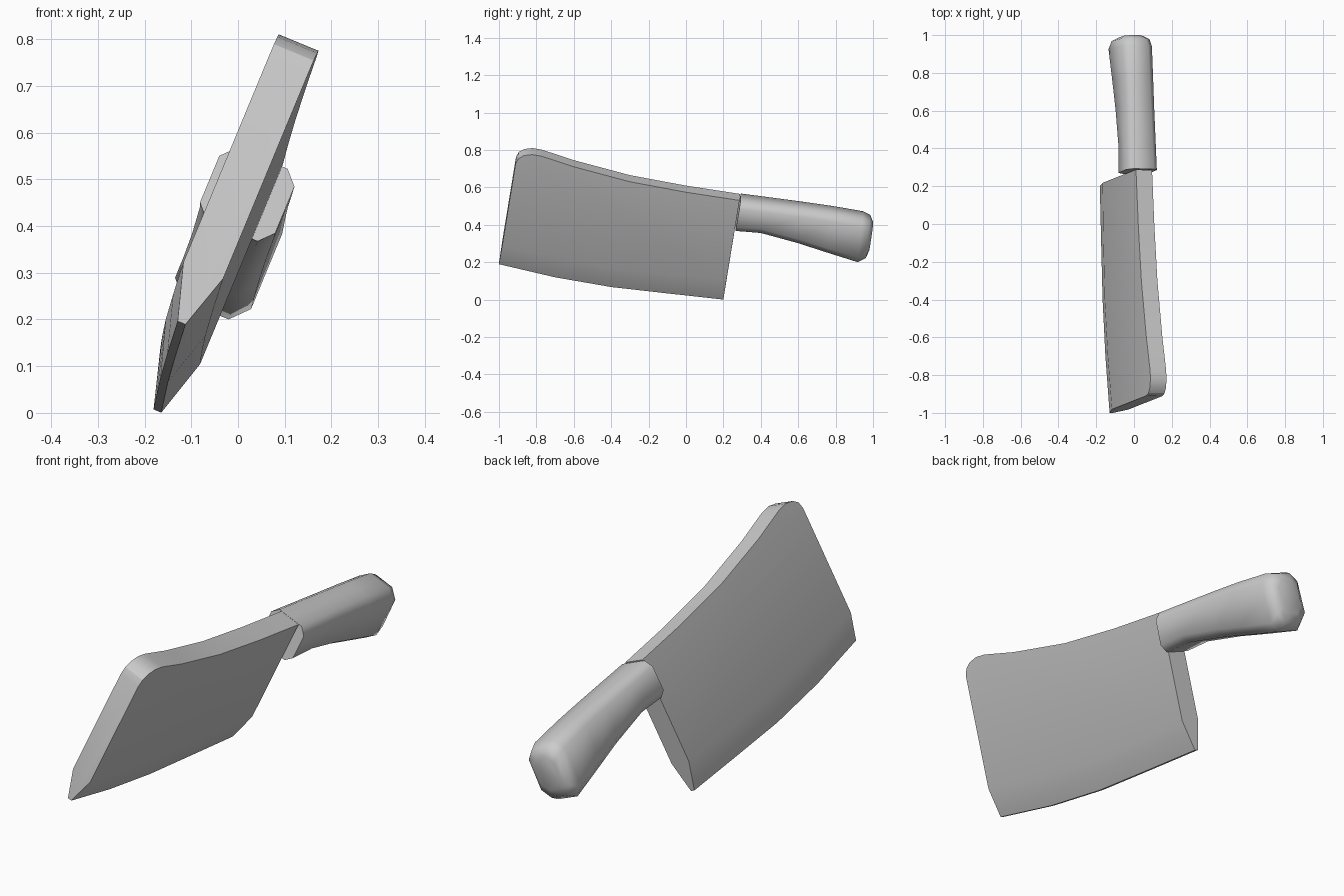
import bpy, bmesh
from mathutils import Vector

if "Cube" in bpy.data.objects:
    bpy.data.objects.remove(bpy.data.objects["Cube"])

# The cleaver leans in x: points are given as (y, z) on its mid plane plus a
# thickness offset along the plane normal.
N = Vector((0.924, -0.02, -0.38)).normalized()


def place(y, z, t):
    x = (0.38 * z - 0.165 + 0.02 * y) / 0.924
    return Vector((x, y, z)) + N * t


def finish(bm, name, angle):
    bmesh.ops.recalc_face_normals(bm, faces=bm.faces)
    mesh = bpy.data.meshes.new(name)
    bm.to_mesh(mesh)
    bm.free()
    obj = bpy.data.objects.new(name, mesh)
    bpy.context.collection.objects.link(obj)
    bpy.ops.object.select_all(action='DESELECT')
    obj.select_set(True)
    bpy.context.view_layer.objects.active = obj
    bpy.ops.object.shade_smooth_by_angle(angle=angle)
    return obj


# Blade: thick plate with curved spine and ground cutting edge
SPINE = [(0.287, 0.548), (0.0, 0.592), (-0.3, 0.648), (-0.6, 0.728),
         (-0.77, 0.784), (-0.82, 0.793), (-0.865, 0.788), (-0.895, 0.772),
         (-0.91, 0.745)]
GRIND = [(-0.982, 0.305), (-0.7, 0.237), (-0.4, 0.182), (-0.1, 0.149), (0.217, 0.122)]
EDGE = [(-1.0, 0.193), (-0.7, 0.123), (-0.4, 0.071), (-0.1, 0.037), (0.2, 0.004)]

bm = bmesh.new()
sides = []
for s in (-1, 1):
    spine = [bm.verts.new(place(y, z, s * 0.046)) for y, z in SPINE]
    grind = [bm.verts.new(place(y, z, s * 0.046)) for y, z in GRIND]
    edge = [bm.verts.new(place(y, z, s * 0.009)) for y, z in EDGE]
    bm.faces.new(spine + grind)
    for i in range(len(GRIND) - 1):
        bm.faces.new((grind[i], grind[i + 1], edge[i + 1], edge[i]))
    sides.append((spine, grind, edge))
(sa, ga, ea), (sb, gb, eb) = sides
for a, b in ((sa, sb), (ea, eb)):
    for i in range(len(a) - 1):
        bm.faces.new((a[i], a[i + 1], b[i + 1], b[i]))
bm.faces.new((sa[-1], ga[0], ea[0], eb[0], gb[0], sb[-1]))
bm.faces.new((sa[0], ga[-1], ea[-1], eb[-1], gb[-1], sb[0]))
finish(bm, "blade", 0.45)

# Handle: chamfered sections lofted along the grip
# top (y, z), bottom (y, z), half width, chamfer
STATIONS = [
    (0.292, 0.545, 0.265, 0.390, 0.087, 0.028),
    (0.43, 0.528, 0.40, 0.378, 0.086, 0.030),
    (0.63, 0.503, 0.60, 0.322, 0.084, 0.032),
    (0.78, 0.482, 0.75, 0.273, 0.085, 0.034),
    (0.945, 0.453, 0.92, 0.220, 0.088, 0.036),
    (0.984, 0.437, 0.963, 0.240, 0.080, 0.036),
    (1.0, 0.405, 0.98, 0.272, 0.055, 0.030),
]
bm = bmesh.new()
rings = []
for yt, zt, yb, zb, w, c in STATIONS:
    top, bot = Vector((yt, zt)), Vector((yb, zb))
    k = c / (top - bot).length
    section = [(w, k), (w, 1 - k), (w - c, 1), (c - w, 1),
               (-w, 1 - k), (-w, k), (c - w, 0), (w - c, 0)]
    rings.append([bm.verts.new(place(*bot.lerp(top, f), t)) for t, f in section])
for a, b in zip(rings, rings[1:]):
    for i in range(8):
        j = (i + 1) % 8
        bm.faces.new((a[i], a[j], b[j], b[i]))
bm.faces.new(rings[0])
bm.faces.new(rings[-1])
finish(bm, "handle", 0.95)
